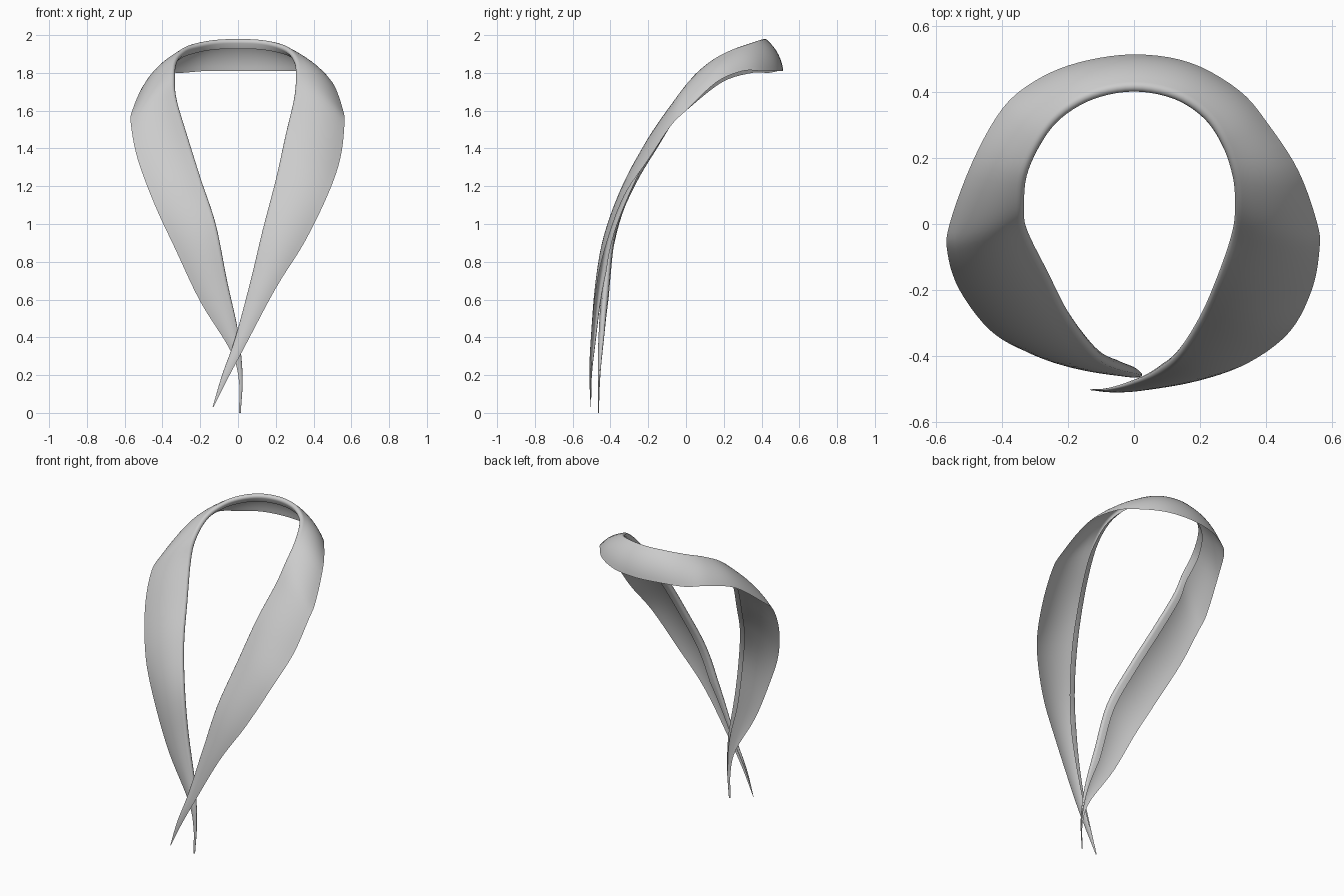
import bpy
import bmesh
import math
from mathutils import Vector

cube = bpy.data.objects.get("Cube")
if cube:
    bpy.data.objects.remove(cube, do_unlink=True)

# Each station pairs the outer hem with the inner neckline: (x, y, z, x, y, z)
back = [(0, .515, 1.81, 0, .425, 1.985),
        (.17, .49, 1.81, .13, .4, 1.98)]
left_side = [(.32, .405, 1.81, .225, .335, 1.96),
             (.41, .3, 1.81, .28, .245, 1.93),
             (.5, .16, 1.75, .31, .14, 1.875),
             (.557, 0, 1.6, .315, .04, 1.79),
             (.563, -.08, 1.52, .3, -.05, 1.67),
             (.54, -.2, 1.34, .255, -.18, 1.48),
             (.473, -.327, 1.15, .2, -.3, 1.24),
             (.35, -.42, .9, .13, -.41, .97),
             (.2, -.475, .66, .065, -.46, .7),
             (.03, -.505, .34, -.015, -.49, .4),
             (-.055, -.51, .18, -.085, -.505, .2),
             (-.13, -.505, .03, -.135, -.503, .03)]
right_side = [(-.3, .435, 1.8, -.235, .335, 1.96),
              (-.4, .35, 1.8, -.3, .245, 1.93),
              (-.49, .19, 1.75, -.34, .14, 1.875),
              (-.56, 0, 1.6, -.343, .03, 1.78),
              (-.566, -.09, 1.52, -.325, -.04, 1.66),
              (-.53, -.2, 1.34, -.265, -.16, 1.46),
              (-.44, -.32, 1.1, -.2, -.29, 1.25),
              (-.333, -.385, .87, -.12, -.4, 1),
              (-.2, -.425, .59, -.06, -.44, .7),
              (-.04, -.455, .33, 0, -.455, .43),
              (.005, -.465, .17, .025, -.46, .2),
              (.005, -.465, 0, .015, -.463, 0)]

mirrored_back = [(-a, b, c, -d, e, f) for a, b, c, d, e, f in back[1:]]
stations = right_side[::-1] + mirrored_back + back + left_side


def smooth_path(points, steps):
    """Pass a smooth curve through all points."""
    result = []
    last = len(points) - 1
    for i in range(last):
        p, q = points[i], points[i + 1]
        before = points[i - 1] if i else p * 2 - q
        after = points[i + 2] if i + 2 <= last else q * 2 - p
        for k in range(steps):
            t = k / steps
            result.append((p * 2 + (q - before) * t
                           + (before * 2 - p * 5 + q * 4 - after) * t ** 2
                           + (p * 3 - before - q * 3 + after) * t ** 3) / 2)
    return result + [points[last]]


def cross_section(hem, neckline, tangent):
    """Gently bowed band whose inner edge rolls over into a short lip."""
    across = neckline - hem
    width = across.length
    across.normalize()
    normal = across.cross(tangent).normalized()
    roll = min(.016, width * .1)
    flat = width - roll
    points = []
    for k in range(9):
        t = k / 8
        bow = .35 * width * t * (1 - t)
        points.append(hem + across * flat * t + normal * bow)
    # rolled fold
    for k in range(1, 6):
        angle = math.pi * k / 5
        points.append(hem + across * (flat + roll * math.sin(angle))
                      + normal * roll * (math.cos(angle) - 1))
    # turned-under lip
    points.append(points[-1] - across * roll * 2)
    return points


hems = smooth_path([Vector(s[:3]) for s in stations], 5)
necklines = smooth_path([Vector(s[3:]) for s in stations], 5)
centres = [(a + b) / 2 for a, b in zip(hems, necklines)]

# Collar band
bm = bmesh.new()
rows = []
for i in range(len(hems)):
    tangent = centres[min(i + 1, len(hems) - 1)] - centres[max(i - 1, 0)]
    section = cross_section(hems[i], necklines[i], tangent)
    rows.append([bm.verts.new(p) for p in section])
for lower, upper in zip(rows, rows[1:]):
    for k in range(len(lower) - 1):
        bm.faces.new((lower[k], upper[k], upper[k + 1], lower[k + 1]))
mesh = bpy.data.meshes.new("collar_band")
bm.to_mesh(mesh)
bm.free()

collar = bpy.data.objects.new("collar_band", mesh)
bpy.context.collection.objects.link(collar)

# Plain cloth colour
cloth = bpy.data.materials.new("light_grey_cloth")
cloth.use_nodes = True
colour = (.6, .6, .6, 1)
cloth.diffuse_color = colour
cloth.node_tree.nodes["Principled BSDF"].inputs["Base Color"].default_value = colour
mesh.materials.append(cloth)

bpy.context.view_layer.objects.active = collar
collar.select_set(True)
bpy.ops.object.shade_smooth_by_angle(angle=math.radians(60))
